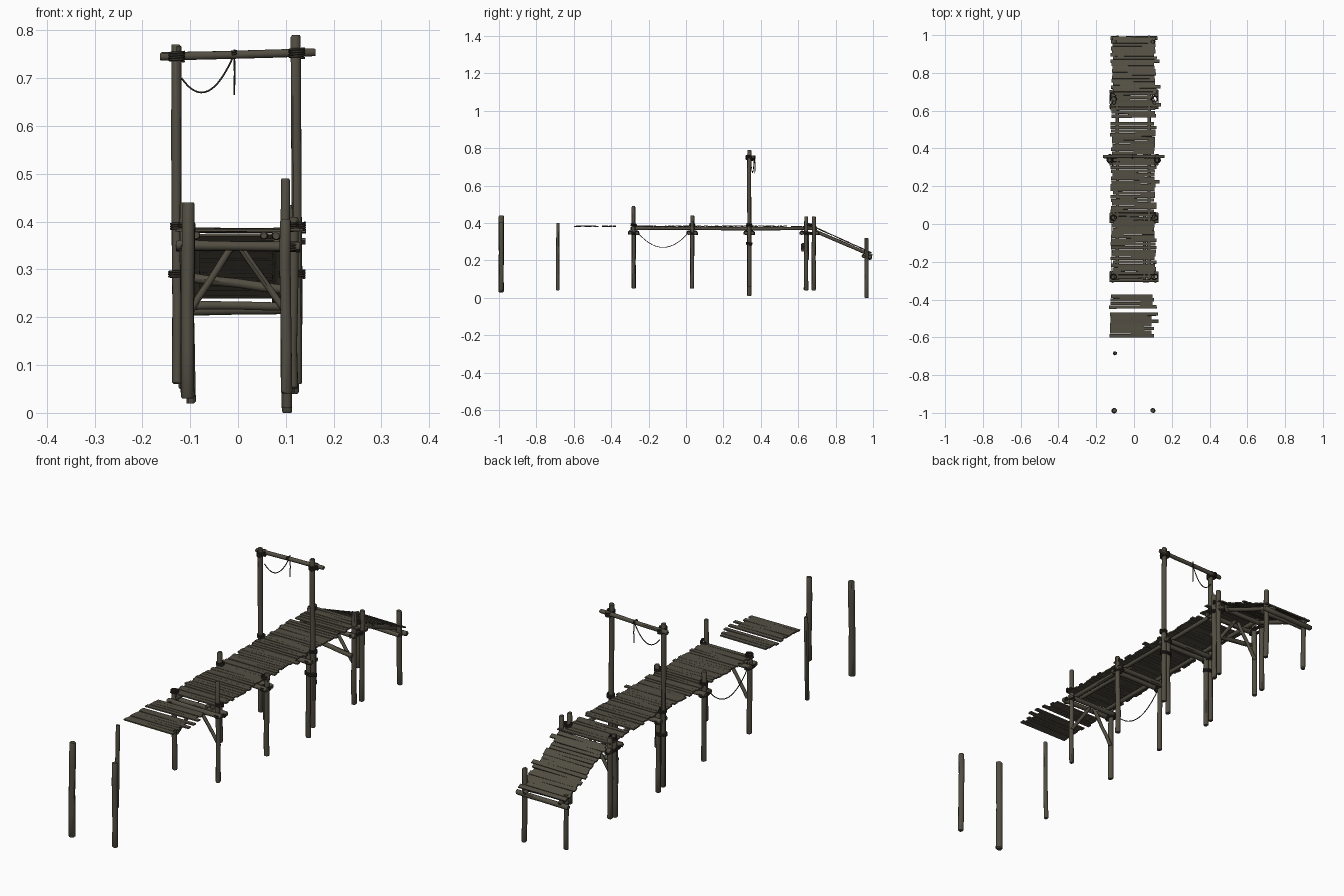
import bpy, bmesh, math, random
from mathutils import Vector, Matrix

random.seed(4)
if "Cube" in bpy.data.objects:
    bpy.data.objects.remove(bpy.data.objects["Cube"])


def material(name, rgb):
    m = bpy.data.materials.new(name)
    m.use_nodes = True
    m.diffuse_color = (*rgb, 1)
    b = m.node_tree.nodes["Principled BSDF"]
    b.inputs["Base Color"].default_value = (*rgb, 1)
    b.inputs["Roughness"].default_value = 0.9
    return m


WOOD = material("weathered wood", (0.085, 0.076, 0.055))
ROPE = material("dark rope", (0.032, 0.028, 0.021))


def finish(bm, name, mat, smooth=True):
    bmesh.ops.recalc_face_normals(bm, faces=bm.faces)
    me = bpy.data.meshes.new(name)
    bm.to_mesh(me)
    bm.free()
    ob = bpy.data.objects.new(name, me)
    bpy.context.collection.objects.link(ob)
    me.materials.append(mat)
    if smooth:
        bpy.ops.object.select_all(action="DESELECT")
        bpy.context.view_layer.objects.active = ob
        ob.select_set(True)
        bpy.ops.object.shade_smooth_by_angle(angle=math.radians(40))
    return ob


def log(name, p, q, r, sides=10, wobble=0.0012):
    """Slightly crooked round timber with worn ends, from p to q."""
    p, q = Vector(p), Vector(q)
    axis = q - p
    rot = axis.to_track_quat("Z", "Y")
    lip = min(0.004 / axis.length, 0.1)
    bm = bmesh.new()
    rings = []
    for t, k in ((0, .8), (lip, 1.03), (.25, 1), (.5, .97), (.75, 1), (1 - lip, .97), (1, .78)):
        off = Vector((random.uniform(-1, 1), random.uniform(-1, 1), 0)) * wobble
        rings.append([])
        for i in range(sides):
            a = math.tau * i / sides
            s = r * k * random.uniform(.96, 1.04)
            v = rot @ (Vector((math.cos(a) * s, math.sin(a) * s, 0)) + off)
            rings[-1].append(bm.verts.new(p + axis * t + v))
    for a, b in zip(rings, rings[1:]):
        for i in range(sides):
            j = (i + 1) % sides
            bm.faces.new((a[i], a[j], b[j], b[i]))
    bm.faces.new(rings[0])
    bm.faces.new(rings[-1])
    return finish(bm, name, WOOD)


def post(name, x, y, z0, z1, r=0.011):
    lean = random.uniform(-.002, .002)
    return log(name, (x + lean, y, z0), (x - lean, y, z1), r)


def rope(name, pts, r=0.002):
    cu = bpy.data.curves.new(name, "CURVE")
    cu.dimensions = "3D"
    cu.bevel_depth = r
    cu.bevel_resolution = 1
    sp = cu.splines.new("POLY")
    sp.points.add(len(pts) - 1)
    for sv, pt in zip(sp.points, pts):
        sv.co = (*pt, 1)
    cu.materials.append(ROPE)
    ob = bpy.data.objects.new(name, cu)
    bpy.context.collection.objects.link(ob)


def hanging_rope(name, p, q, sag, r=0.002):
    p, q = Vector(p), Vector(q)
    rope(name, [p.lerp(q, i / 16) - Vector((0, 0, 4 * sag * (i / 16) * (1 - i / 16)))
                for i in range(17)], r)


def lashing(name, x, y, z, rx=0.014, ry=0.014, turns=3):
    """Rope wound round a joint."""
    n = 12
    rope(name, [(x + rx * math.cos(math.tau * i / n), y + ry * math.sin(math.tau * i / n),
                 z + 0.005 * (i / n - turns / 2)) for i in range(turns * n + 1)], 0.0026)


def planks(name, start, end, x0, x1, pitch=0.0192, skip=(), long=()):
    """Row of rough boards laid across the line from start to end (y, z)."""
    bm = bmesh.new()
    s, e = Vector((0, *start)), Vector((0, *end))
    count = round((e - s).length / pitch)
    slope = math.atan2(e.z - s.z, e.y - s.y)
    for i in range(count):
        if i in skip:
            continue
        a = x0 + random.uniform(-.008, .008)
        b = x1 + random.uniform(-.008, .008) + (0.022 if i in long else 0)
        c = s.lerp(e, (i + .5) / count) + Vector(((a + b) / 2, 0, random.uniform(-.001, .001)))
        size = Matrix.Diagonal((b - a, pitch * random.uniform(.84, 1), 0.0055, 1))
        turn = (Matrix.Rotation(slope + random.uniform(-.06, .06), 4, "X")
                @ Matrix.Rotation(random.uniform(-.012, .012), 4, "Z")
                @ Matrix.Rotation(random.uniform(-.008, .008), 4, "Y"))
        bmesh.ops.create_cube(bm, size=1, matrix=Matrix.Translation(c) @ turn @ size)
    return finish(bm, name, WOOD, smooth=False)


# Standing posts
post("lone_post_front_right", -0.105, -0.988, 0.03, 0.44, 0.014)
post("lone_post_front_left", 0.10, -0.988, 0.04, 0.405, 0.012)
post("lone_post_thin", -0.10, -0.685, 0.04, 0.40, 0.009)
post("deck_post_1_right", -0.11, -0.28, 0.05, 0.39)
post("deck_post_1_left", 0.10, -0.28, 0.05, 0.49, 0.010)
post("deck_post_2_right", -0.11, 0.033, 0.05, 0.44)
post("deck_post_2_left", 0.115, 0.033, 0.05, 0.41)
post("gate_support_right", -0.103, 0.338, 0.03, 0.375)
post("gate_support_left", 0.102, 0.338, 0.01, 0.375)
post("gate_post_right", -0.128, 0.338, 0.06, 0.77)
post("gate_post_left", 0.123, 0.338, 0.06, 0.79)
post("deck_post_3_right", -0.108, 0.642, 0.04, 0.40)
post("deck_post_3_left", 0.108, 0.642, 0.04, 0.435)
post("ramp_post_right", -0.113, 0.683, 0.05, 0.40)
post("ramp_post_left", 0.118, 0.683, 0.04, 0.435)
post("ramp_end_post_right", -0.10, 0.965, 0.02, 0.26, 0.010)
post("ramp_end_post_left", 0.10, 0.965, 0.0, 0.32, 0.011)

# Cross beams clamped on both sides of each frame, with rope lashings
for n, y in enumerate((-0.28, 0.033, 0.338, 0.66), 1):
    gap = 0.04 if n == 4 else 0.018
    for side, s in (("front", -1), ("back", 1)):
        log(f"cross_beam_{n}_{side}", (-0.13, y + s * gap, 0.35), (0.13, y + s * gap, 0.347), 0.0105)
    for side, s in (("right", -1), ("left", 1)):
        lashing(f"beam_lashing_{n}_{side}", s * 0.112, y, 0.345, 0.016, gap + 0.011)
        lashing(f"top_lashing_{n}_{side}", s * (0.125 if n == 3 else 0.108), y, 0.39, 0.015, 0.015)
log("ramp_end_beam", (-0.125, 0.983, 0.215), (0.125, 0.983, 0.218), 0.011)
log("ramp_end_beam_inner", (-0.11, 0.949, 0.225), (0.11, 0.949, 0.222), 0.009)
log("slanted_tie_beam", (-0.11, 0.625, 0.285), (0.11, 0.625, 0.255), 0.010)

# Diagonal braces under the first and last frames
for n, y in (("front", -0.275), ("rear", 0.65)):
    for side, s in (("right", -1), ("left", 1)):
        log(f"{n}_brace_{side}", (s * 0.105, y, 0.205), (s * 0.008 - 0.005, y, 0.348), 0.0075)

# Lengthwise bearers under the deck and the ramp
for side, x in (("right", -0.088), ("left", 0.08)):
    log(f"deck_bearer_{side}", (x, -0.295, 0.371), (x, 0.70, 0.371), 0.009)
    log(f"ramp_bearer_{side}", (x, 0.69, 0.357), (x, 0.995, 0.226), 0.009)
log("deck_bearer_inner", (0.055, -0.297, 0.371), (0.055, 0.05, 0.371), 0.008)

# Plank surfaces
planks("floating_planks", (-0.60, 0.383), (-0.373, 0.383), -0.128, 0.10, long=(4, 6, 8), skip=(7,))
planks("main_deck", (-0.288, 0.383), (0.54, 0.383), -0.118, 0.113, long=(16, 26))
planks("rear_deck", (0.562, 0.383), (0.70, 0.378), -0.122, 0.113, long=(3, 6))
planks("ramp_planks", (0.70, 0.373), (0.99, 0.242), -0.118, 0.113, long=(1, 9))

# Gate cross bar, its lashings and hanging ropes
log("gate_bar", (-0.163, 0.357, 0.745), (0.162, 0.357, 0.754), 0.009)
for side, x, z in (("right", -0.128, 0.745), ("left", 0.123, 0.752)):
    lashing(f"gate_bar_lashing_{side}", x, 0.345, z, 0.015, 0.024, 4)
    lashing(f"gate_lower_lashing_{side}", x * 0.92, 0.338, 0.29, 0.026, 0.015)
hanging_rope("gate_rope_loop", (-0.118, 0.35, 0.70), (-0.008, 0.365, 0.75), 0.052)
rope("gate_rope_end", [(-0.008, 0.367, 0.76), (-0.007, 0.369, 0.71), (-0.008, 0.368, 0.665)])
hanging_rope("side_rope", (-0.118, -0.275, 0.37), (-0.118, 0.03, 0.37), 0.10)
lashing("bar_rope_knot", -0.008, 0.357, 0.752, 0.004, 0.011, 2)
